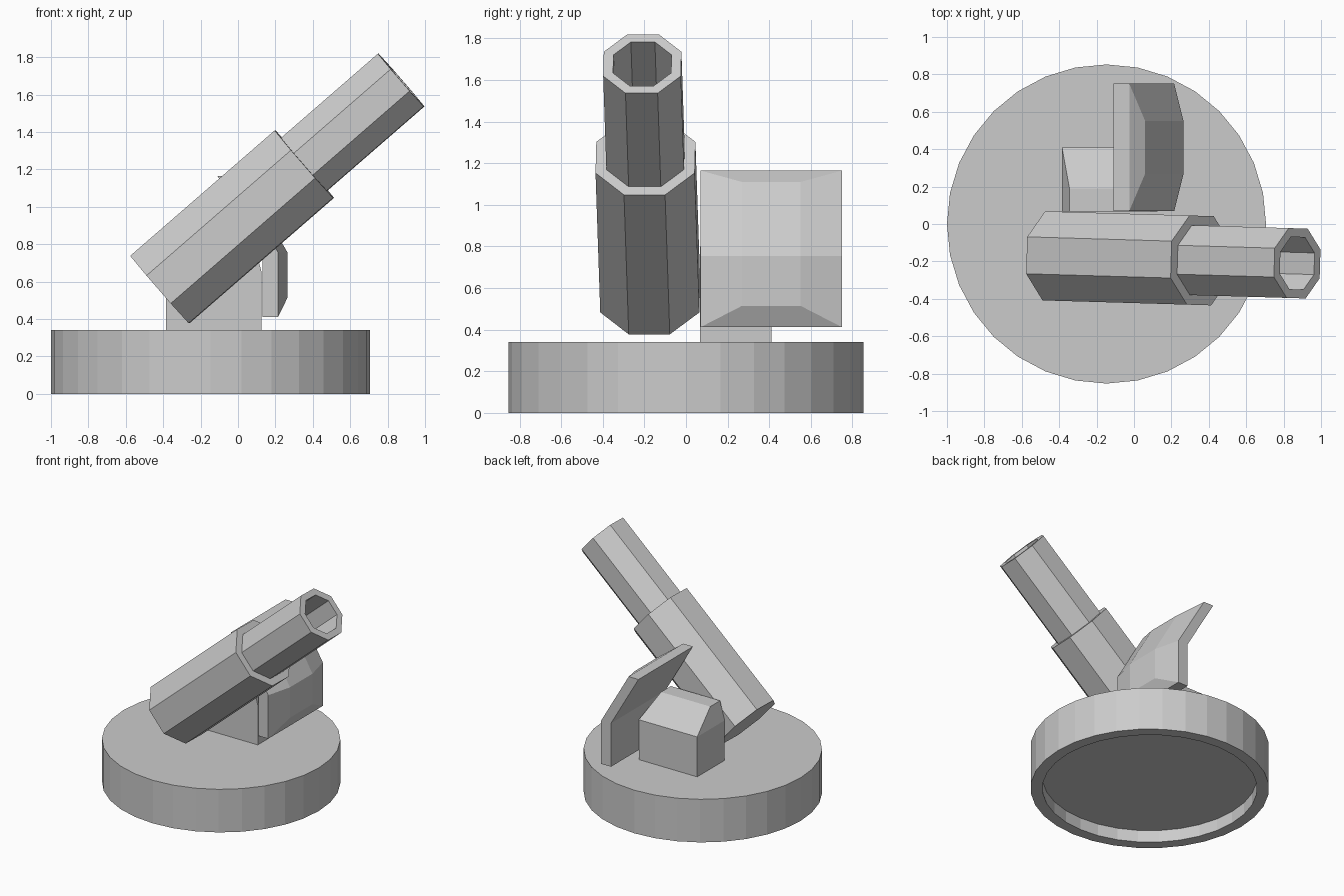
import bpy, bmesh
from math import pi, cos, sin
from mathutils import Matrix, Vector

if "Cube" in bpy.data.objects:
    bpy.data.objects.remove(bpy.data.objects["Cube"])


def finish(name, bm):
    bmesh.ops.recalc_face_normals(bm, faces=bm.faces[:])
    mesh = bpy.data.meshes.new(name)
    bm.to_mesh(mesh)
    bm.free()
    obj = bpy.data.objects.new(name, mesh)
    bpy.context.collection.objects.link(obj)
    return obj


def lathe(name, profile, sides, matrix, phase=0.0):
    """Flat-sided turned solid: (radius, height) rings, capped at both ends."""
    bm = bmesh.new()
    rings = []
    for r, h in profile:
        angles = [phase + 2 * pi * i / sides for i in range(sides)]
        rings.append([bm.verts.new(matrix @ Vector((r * cos(a), r * sin(a), h)))
                      for a in angles])
    for a, b in zip(rings, rings[1:]):
        for i in range(sides):
            j = (i + 1) % sides
            bm.faces.new((a[i], a[j], b[j], b[i]))
    bm.faces.new(rings[0])
    bm.faces.new(rings[-1])
    return finish(name, bm)


# Round base, hollowed slightly underneath
lathe("base", [(0.768, 0.095), (0.768, 0), (0.853, 0), (0.853, 0.34)], 32,
      Matrix.Translation((-0.147, 0, 0)))

# Stepped octagonal barrel with an open bore
low, tip = Vector((-0.4175, -0.172, 0.5575)), Vector((0.8725, -0.21, 1.6775))
length = (tip - low).length
axis = (tip - low).normalized()
side = Vector((0, 0, 1)).cross(axis).normalized()
up = side.cross(axis)
frame = Matrix.Translation(low) @ Matrix((up, side, axis)).transposed().to_4x4()
lathe("barrel", [(0.258, 0), (0.258, 1.023), (0.202, 1.023), (0.202, length),
                 (0.151, length), (0.151, length - 0.6)], 8, frame, pi / 8)

# Bent shield plate with a raised centre panel
bm = bmesh.new()
y_out, y_in = (0.07, 0.75), (0.27, 0.55)
back_xz = [(0.13, 0.412), (0.13, 0.755), (-0.11, 1.165)]
crown_xz = [(0.265, 0.515), (0.265, 0.755), (0.06, 1.11)]
back = [[bm.verts.new((x, y, z)) for x, z in back_xz] for y in y_out]
front = [[bm.verts.new((x + 0.085, y, z)) for x, z in back_xz] for y in y_out]
crown = [[bm.verts.new((x, y, z)) for x, z in crown_xz] for y in y_in]
columns = [back[0], front[0], crown[0], crown[1], front[1], back[1]]
for a, b in zip(columns, columns[1:] + columns[:1]):
    for k in range(2):
        bm.faces.new((a[k], b[k], b[k + 1], a[k + 1]))
for k in (0, 2):
    bm.faces.new((back[0][k], back[1][k], front[1][k], front[0][k]))
    bm.faces.new((front[0][k], front[1][k], crown[1][k], crown[0][k]))
finish("shield", bm)

# Mount housing with a sloped roof and tapered ends
bm = bmesh.new()
levels = []
for x0, x1, y1, z in [(-0.385, 0.125, 0.41, 0.34), (-0.385, 0.125, 0.41, 0.655),
                      (-0.345, 0.085, 0.19, 0.80)]:
    levels.append([bm.verts.new((x, y, z)) for x, y in
                   [(x0, 0.068), (x1, 0.068), (x1, y1), (x0, y1)]])
for a, b in zip(levels, levels[1:]):
    for i in range(4):
        j = (i + 1) % 4
        bm.faces.new((a[i], a[j], b[j], b[i]))
bm.faces.new(levels[0])
bm.faces.new(levels[-1])
finish("mount_housing", bm)
